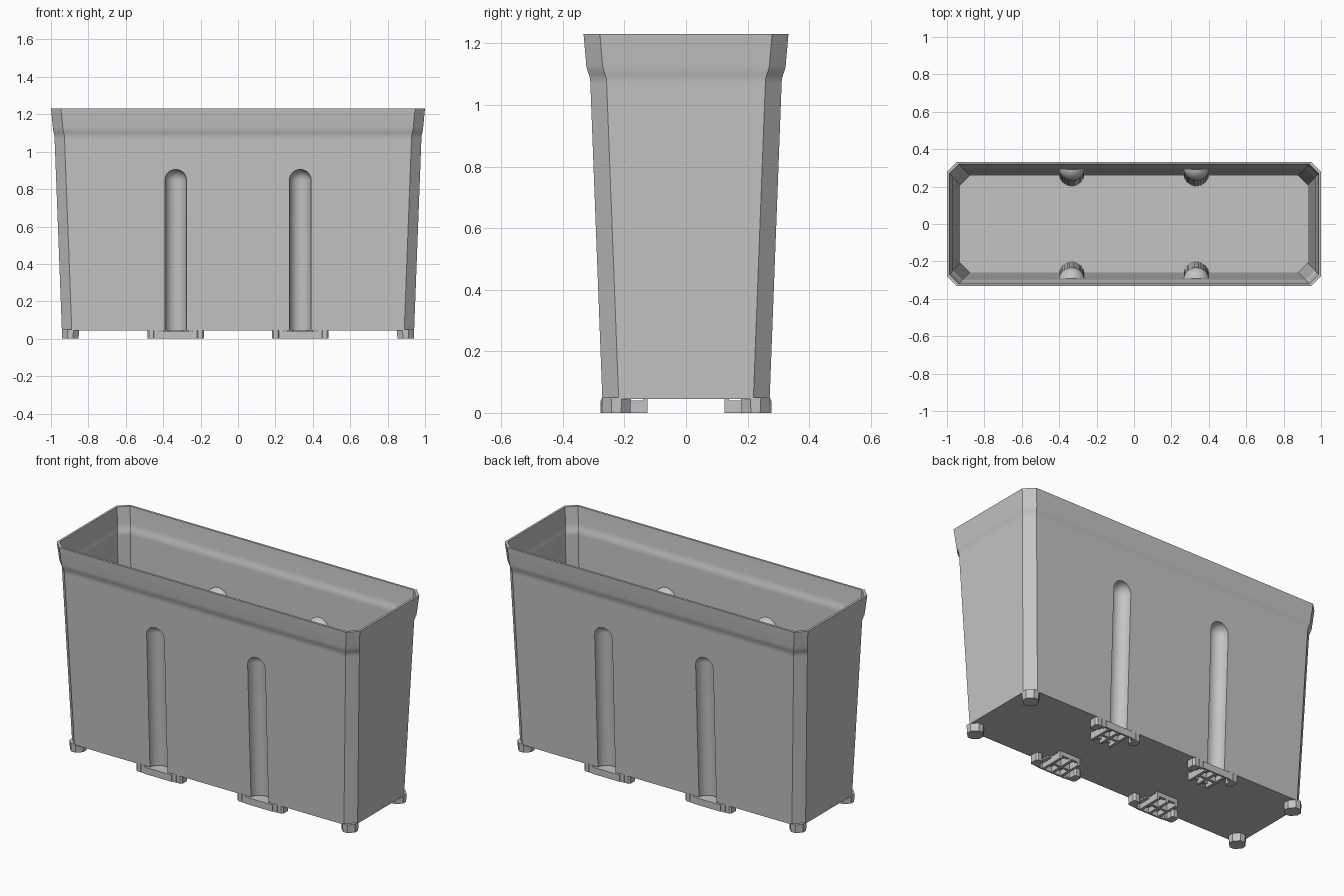
import bpy, bmesh

if "Cube" in bpy.data.objects:
    bpy.data.objects.remove(bpy.data.objects["Cube"], do_unlink=True)

grey = bpy.data.materials.new("plain grey")
grey.use_nodes = True
grey.diffuse_color = (0.55, 0.55, 0.55, 1)
grey.node_tree.nodes["Principled BSDF"].inputs["Base Color"].default_value = (0.55, 0.55, 0.55, 1)


def finish(name, bm):
    bmesh.ops.recalc_face_normals(bm, faces=bm.faces)
    mesh = bpy.data.meshes.new(name)
    bm.to_mesh(mesh)
    bm.free()
    mesh.materials.append(grey)
    obj = bpy.data.objects.new(name, mesh)
    bpy.context.collection.objects.link(obj)
    return obj


def activate(obj):
    bpy.ops.object.select_all(action='DESELECT')
    obj.select_set(True)
    bpy.context.view_layer.objects.active = obj


def loft(name, levels, chamfer, cx=0, cy=0):
    """Stack of chamfered rectangles; each level is (z, half x, half y)."""
    bm = bmesh.new()
    rings = []
    for z, x, y in levels:
        a, b = x - chamfer, y - chamfer
        outline = [(a, -y), (x, -b), (x, b), (a, y), (-a, y), (-x, b), (-x, -b), (-a, -y)]
        rings.append([bm.verts.new((cx + px, cy + py, z)) for px, py in outline])
    for low, high in zip(rings, rings[1:]):
        for i in range(8):
            j = (i + 1) % 8
            bm.faces.new((low[i], low[j], high[j], high[i]))
    bm.faces.new(rings[0][::-1])
    bm.faces.new(rings[-1])
    return finish(name, bm)


def box(name, x0, x1, y0, y1, z0, z1):
    bm = bmesh.new()
    bmesh.ops.create_cube(bm, size=1)
    for v in bm.verts:
        v.co = ((x0 + x1) / 2 + v.co.x * (x1 - x0),
                (y0 + y1) / 2 + v.co.y * (y1 - y0),
                (z0 + z1) / 2 + v.co.z * (z1 - z0))
    return finish(name, bm)


def cut(target, cutter):
    mod = target.modifiers.new("cut", 'BOOLEAN')
    mod.operation = 'DIFFERENCE'
    mod.solver = 'EXACT'
    mod.object = cutter
    activate(target)
    bpy.ops.object.modifier_apply(modifier=mod.name)
    bpy.data.objects.remove(cutter, do_unlink=True)


SLOPE = 0.038
BASE_X, BASE_Y = 0.94, 0.27
CLIP_X = 0.333


def groove(radius, x, side):
    """Round-topped channel that leans with the wall."""
    bm = bmesh.new()
    bmesh.ops.create_uvsphere(bm, u_segments=40, v_segments=20, radius=radius)
    top = 0.847
    for v in bm.verts:
        drop = 1.0 if v.co.z < -0.001 else 0.0
        v.co.x += x
        v.co.y += side * (BASE_Y + SLOPE * (top - drop))
        v.co.z += top - drop
    return finish("groove_cutter", bm)


# Tub shell: tapered walls with a flared rim
flare = [(1.085, 0, 0), (1.1, 0.003, 0.004), (1.115, 0.006, 0.009), (1.13, 0.007, 0.011), (1.23, 0.013, 0.016)]


def wall(z, extra_x=0, extra_y=0, inset=0):
    return (z, BASE_X + SLOPE * z + extra_x - inset, BASE_Y + SLOPE * z + extra_y - inset)


outer = [wall(0.045), wall(1.07)] + [wall(*f) for f in flare]
inner = [wall(0.06, inset=0.013), wall(1.07, inset=0.013)]
inner += [wall(*f, inset=0.013) for f in flare] + [wall(1.3, 0.016, 0.02, 0.013)]
tub = loft("tub", outer, 0.053)
cavity = loft("cavity_cutter", inner, 0.05)
spots = [(x, s) for x in (-CLIP_X, CLIP_X) for s in (-1, 1)]
for x, s in spots:
    cut(cavity, groove(0.07, x, s))
cut(tub, cavity)
for x, s in spots:
    cut(tub, groove(0.058, x, s))
activate(tub)
bpy.ops.object.shade_smooth_by_angle(angle=0.5)

# Corner feet
for sx in (-1, 1):
    for sy in (-1, 1):
        loft("corner_foot", [(0, 0.044, 0.045), (0.05, 0.046, 0.047)], 0.03, sx * 0.896, sy * 0.226)

# Clip under each groove: ledge, front lip, side feet and comb prongs
for x, s in spots:
    def part(name, x0, x1, near, far, z0, z1):
        y0, y1 = sorted((s * near, s * far))
        box(name, x + x0, x + x1, y0, y1, z0, z1)

    part("clip_ledge", -0.09, 0.09, 0.195, 0.276, 0.03, 0.04)
    part("clip_lip", -0.09, 0.09, 0.268, 0.278, 0, 0.04)
    for m in (-1, 1):
        loft("clip_foot", [(0, 0.022, 0.03), (0.05, 0.022, 0.03)], 0.01, x + m * 0.13, s * 0.242)
        a, b = sorted((m * 0.09, m * 0.115))
        part("clip_arm", a, b, 0.255, 0.274, 0, 0.048)
    for px in (-0.06, 0, 0.06):
        part("clip_prong", px - 0.008, px + 0.008, 0.125, 0.27, 0, 0.04)
    part("clip_bar", -0.068, 0.068, 0.19, 0.205, 0, 0.047)
    part("clip_root", -0.068, 0.068, 0.125, 0.14, 0.02, 0.047)
